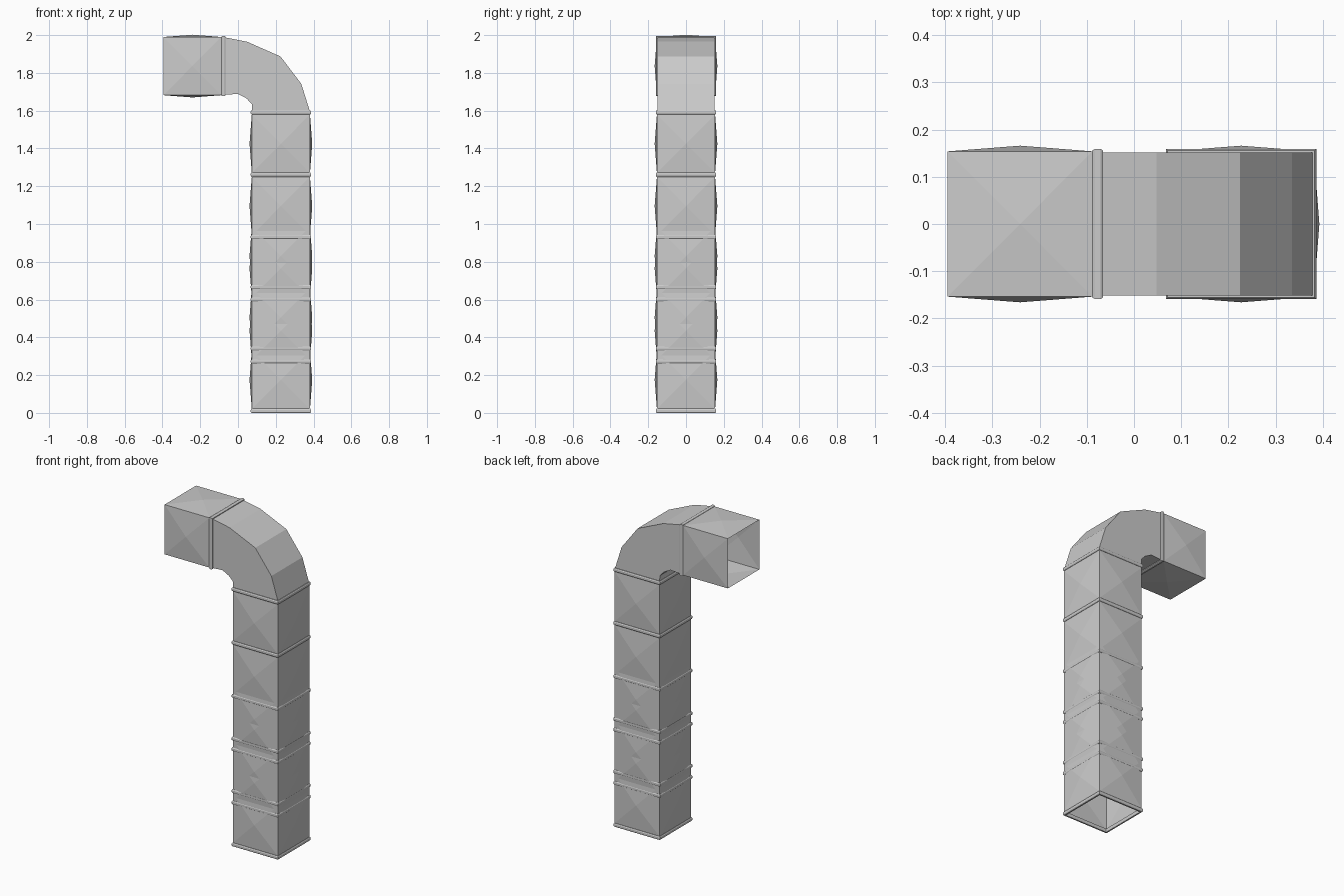
import bpy, bmesh
from mathutils import Matrix, Vector

if "Cube" in bpy.data.objects:
    bpy.data.objects.remove(bpy.data.objects["Cube"])

HALF = 0.154      # half width of the square duct
CX = 0.227        # centre line of the vertical run


def finish(bm, name, matrix):
    bmesh.ops.recalc_face_normals(bm, faces=bm.faces)
    me = bpy.data.meshes.new(name)
    bm.to_mesh(me)
    bm.free()
    ob = bpy.data.objects.new(name, me)
    bpy.context.collection.objects.link(ob)
    ob.matrix_world = matrix
    return ob


def square(bm, h, z):
    return [bm.verts.new((x * h, y * h, z)) for x, y in ((-1, -1), (1, -1), (1, 1), (-1, 1))]


def bridge(bm, a, b):
    for i in range(4):
        j = (i + 1) % 4
        bm.faces.new((a[i], a[j], b[j], b[i]))


# Open square tube whose four sides are shallow pyramids
def panel_tube(name, matrix, length, bulge=0.012):
    bm = bmesh.new()
    a, b = square(bm, HALF, 0), square(bm, HALF, length)
    for i in range(4):
        j = (i + 1) % 4
        mid = (a[i].co + a[j].co) / 2
        tip = bm.verts.new(mid * (1 + bulge / HALF) + Vector((0, 0, length / 2)))
        loop = (a[i], a[j], b[j], b[i])
        for k in range(4):
            bm.faces.new((loop[k], loop[(k + 1) % 4], tip))
    return finish(bm, name, matrix)


# Rounded joint collar running around the duct
def collar(name, matrix, depth=0.022):
    bm = bmesh.new()
    profile = ((0.147, 0), (0.156, 0), (0.1595, 0.25), (0.1595, 0.75), (0.156, 1), (0.147, 1))
    rings = [square(bm, h, t * depth) for h, t in profile]
    for i, ring in enumerate(rings):
        bridge(bm, ring, rings[(i + 1) % len(rings)])
    return finish(bm, name, matrix)


# Vertical run: two overlapping chains of sections
for chain, starts in (("lower", (0, 0.33, 0.655)), ("upper", (0.26, 0.59, 0.92, 1.25))):
    for n, z in enumerate(starts):
        m = Matrix.Translation((CX, 0, z))
        collar(f"{chain}_collar_{n}", m)
        panel_tube(f"{chain}_section_{n}", m @ Matrix.Translation((0, 0, 0.02)), 0.31)
collar("elbow_collar", Matrix.Translation((CX, 0, 1.58)))

# Elbow: flat-sided bend between outer and inner profiles
outer = ((0.381, 1.595), (0.335, 1.742), (0.225, 1.887), (0.048, 1.965), (-0.07, 1.988))
inner = ((0.074, 1.595), (0.073, 1.635), (0.045, 1.665), (0.0, 1.689), (-0.07, 1.684))
bm = bmesh.new()
rings = [[bm.verts.new((p[0], s * 0.152, p[1])) for p, s in ((o, -1), (o, 1), (i, 1), (i, -1))]
         for o, i in zip(outer, inner)]
for a, b in zip(rings, rings[1:]):
    bridge(bm, a, b)
finish(bm, "elbow", Matrix())

# Horizontal outlet facing -x
side = Matrix.Translation((-0.066, 0, 1.836)) @ Matrix.Rotation(-1.5707963, 4, 'Y')
collar("outlet_collar", side)
panel_tube("outlet_section", side @ Matrix.Translation((0, 0, 0.022)), 0.307)
